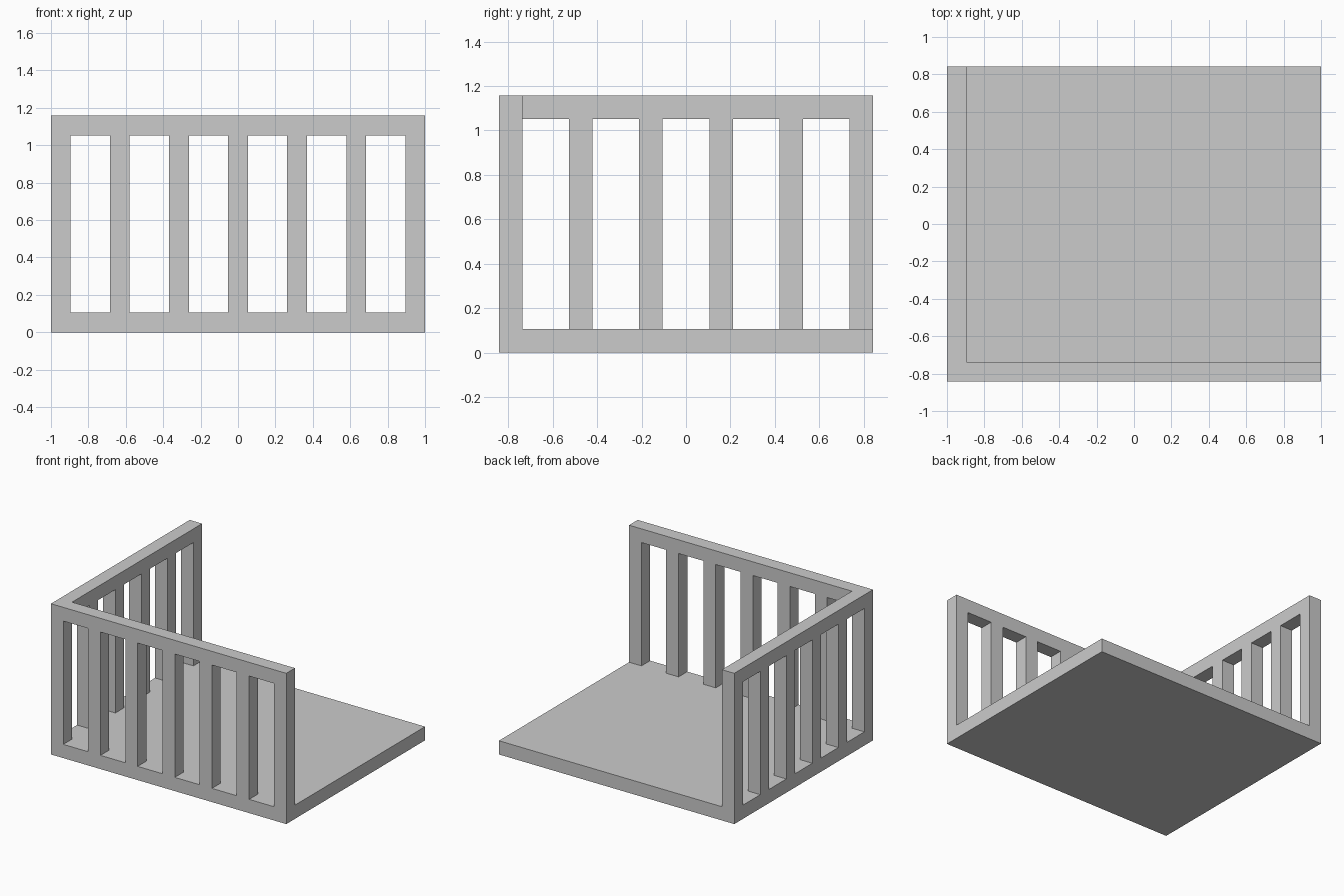
import bpy, bmesh
from mathutils import Vector

if "Cube" in bpy.data.objects:
    bpy.data.objects.remove(bpy.data.objects["Cube"])

U = 2 / 19                 # module: thickness of every bar and of the slab
W, D, H = 19, 16, 11       # overall size in modules
ORIGIN = Vector((W / 2, D / 2, 0))


def extruded(name, outline, direction, hidden=lambda f: False):
    """Extrude a flat outline (in modules) and drop faces buried in joints."""
    bm = bmesh.new()
    base = bm.faces.new([bm.verts.new(p) for p in outline])
    ext = bmesh.ops.extrude_face_region(bm, geom=[base], use_keep_orig=True)
    bmesh.ops.translate(bm, vec=direction,
                        verts=[v for v in ext["geom"] if isinstance(v, bmesh.types.BMVert)])
    bmesh.ops.recalc_face_normals(bm, faces=bm.faces[:])
    buried = [f for f in bm.faces if hidden(f)]
    bmesh.ops.delete(bm, geom=buried, context="FACES")
    for v in bm.verts:
        v.co = (v.co - ORIGIN) * U
    mesh = bpy.data.meshes.new(name)
    bm.to_mesh(mesh)
    bm.free()
    obj = bpy.data.objects.new(name, mesh)
    bpy.context.collection.objects.link(obj)
    return obj


def comb(start, end, posts):
    """Outline of a top rail with posts hanging down to the slab."""
    pts = []
    for p in posts:
        pts += [(p, H - 1), (p, 1), (p + 1, 1), (p + 1, H - 1)]
    pts[-1] = (end, H)
    if posts[0] == start:
        pts[0] = (start, H)
    else:
        pts = [(start, H), (start, H - 1)] + pts
    return pts


def on_slab(f):
    return all(abs(v.co.z - 1) < 1e-4 for v in f.verts)


def at_corner(f):
    return all(abs(v.co.y - 1) < 1e-4 for v in f.verts)


# Floor slab
extruded("floor_slab", [(0, 0, 0), (W, 0, 0), (W, D, 0), (0, D, 0)], (0, 0, 1))

# Front railing, including the shared corner post
extruded("front_railing", [(x, 0, z) for x, z in comb(0, W, range(0, W, 3))],
         (0, 1, 0), on_slab)

# Left side railing, its rail butting into the corner post
extruded("side_railing", [(0, y, z) for y, z in comb(1, D, range(3, D, 3))],
         (1, 0, 0), lambda f: on_slab(f) or at_corner(f))
